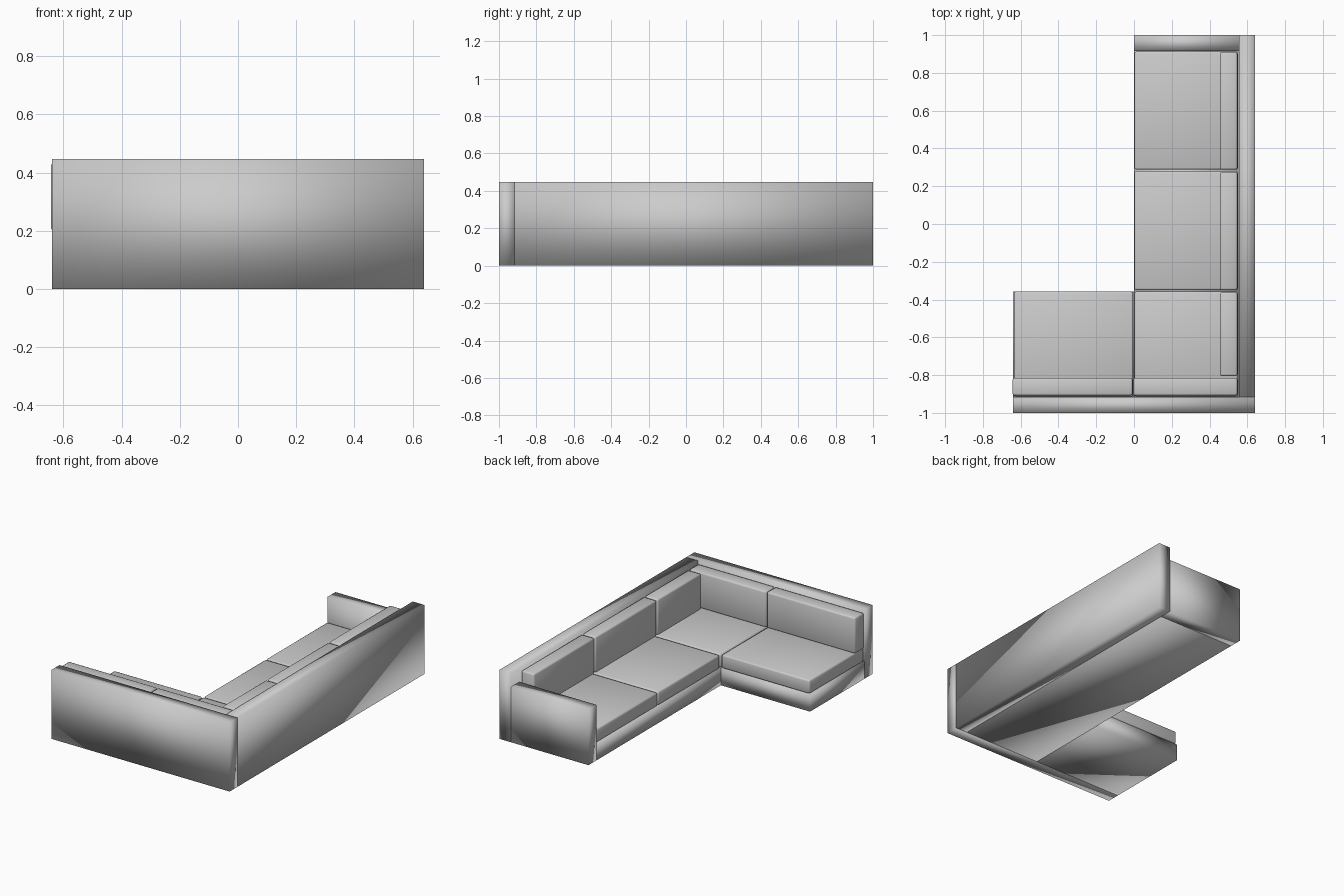
import bpy

# Remove the default cube
cube = bpy.data.objects.get("Cube")
if cube:
    bpy.data.objects.remove(cube, do_unlink=True)

# Single upholstery colour
fabric = bpy.data.materials.new("grey_fabric")
fabric.use_nodes = True
GREY = (0.6, 0.6, 0.6, 1)
fabric.diffuse_color = GREY
fabric.node_tree.nodes["Principled BSDF"].inputs["Base Color"].default_value = GREY


def block(name, x, y, z, bevel=0.0):
    """Smooth-shaded box between (min, max) pairs, with optional soft edges."""
    spans = (x, y, z)
    bpy.ops.mesh.primitive_cube_add(size=1, location=[(a + b) / 2 for a, b in spans])
    obj = bpy.context.object
    obj.name = obj.data.name = name
    obj.scale = [b - a for a, b in spans]
    bpy.ops.object.transform_apply(location=False, rotation=False, scale=True)
    obj.data.materials.append(fabric)
    bpy.ops.object.shade_smooth()
    if bevel:
        mod = obj.modifiers.new("soft_edges", "BEVEL")
        mod.width = bevel
        mod.segments = 2
    return obj


# Main levels and lines of the plan
TOP, ARM_TOP, BASE_TOP, SEAT_TOP, PILLOW_TOP = 0.447, 0.36, 0.11, 0.20, 0.433
OUT, INNER, END = 0.64, 0.555, 1.0      # outer side, inner side of back, long end
WALL = END - 0.083                      # inner line of the end panels
SHORT = -0.358                          # open front of the short wing
GAP = 0.004

# Frame panels
block("long_back_panel", (INNER, OUT), (-WALL, END), (0, TOP))
block("short_back_panel", (-OUT, OUT), (-END, -WALL), (0, TOP))
block("arm_panel", (0, INNER), (WALL, END), (0, ARM_TOP))

# Seat bases
block("long_base", (0, INNER), (-WALL, WALL), (0, BASE_TOP))
block("short_base", (-OUT, 0), (-WALL, SHORT), (0, BASE_TOP))

# Seat cushions and their back cushions along the long wing
lines = [-WALL, SHORT + GAP, 0.284, WALL]
for i, (start, stop) in enumerate(zip(lines, lines[1:])):
    part = ("corner", "middle", "end")[i]
    block(part + "_seat_cushion", (GAP / 2, INNER - GAP), (start + GAP, stop - GAP),
          (BASE_TOP + 0.002, SEAT_TOP), 0.01)
    low = -0.805 if i == 0 else start + GAP
    block(part + "_back_cushion", (0.455, 0.547), (low, stop - GAP * 2),
          (SEAT_TOP, PILLOW_TOP), 0.01)

# Short wing cushions
block("short_seat_cushion", (-OUT + GAP, -GAP), (-WALL + GAP, SHORT),
      (BASE_TOP + 0.002, SEAT_TOP), 0.01)
for name, span in (("short_wing_back_cushion", (-0.643, -0.008)),
                   ("corner_side_back_cushion", (-0.003, 0.547))):
    block(name, span, (-0.908, -0.815), (SEAT_TOP, PILLOW_TOP), 0.01)
